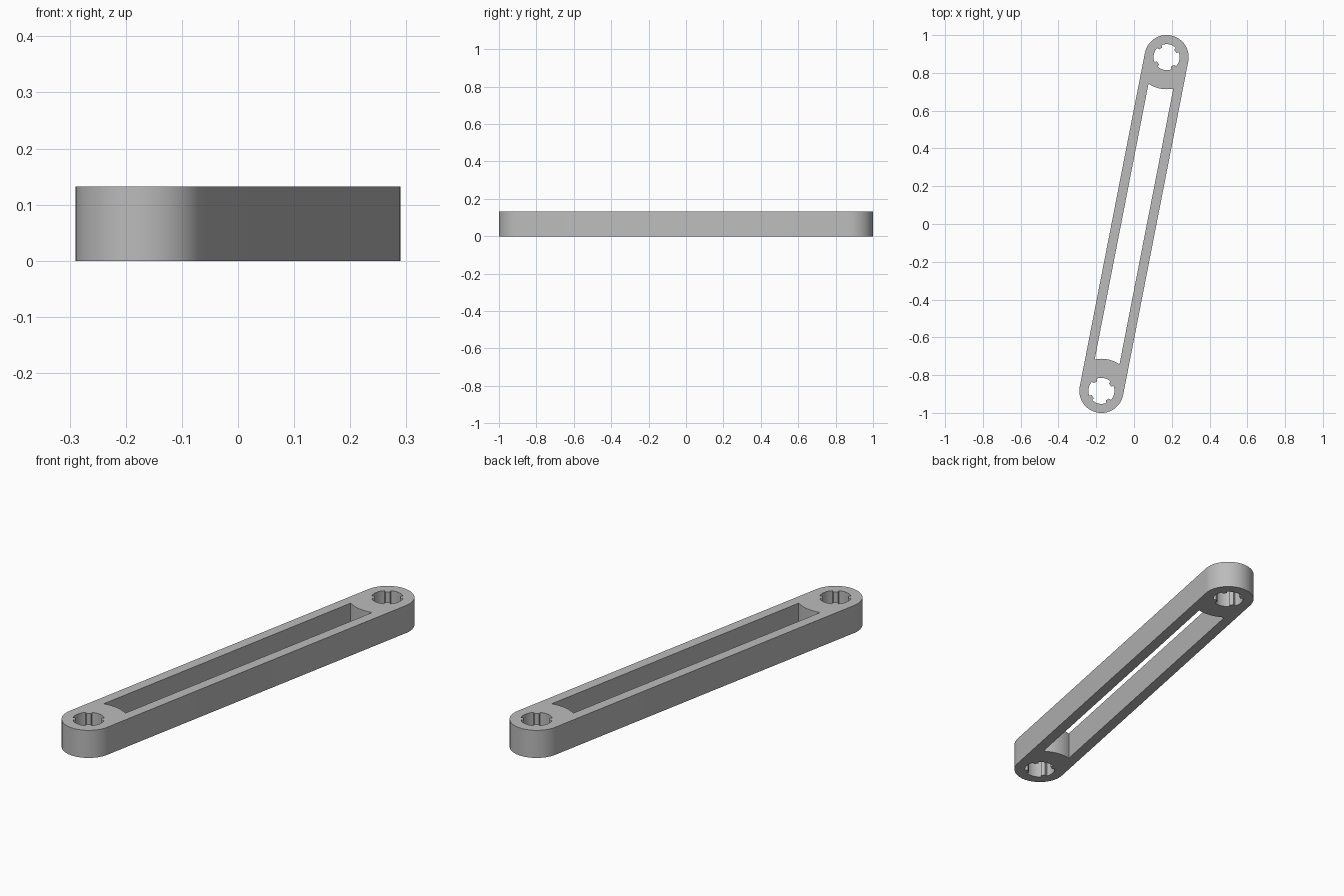
import bpy, bmesh
from math import sin, cos, asin, pi, radians, degrees
from mathutils import Matrix, Vector

cube = bpy.data.objects.get("Cube")
if cube:
    bpy.data.objects.remove(cube, do_unlink=True)

REACH = 0.9             # centre to pivot
END_R = 0.117           # rounded end radius
HEIGHT = 0.132
SLOT_HALF = 0.067       # half the slot width
BOSS_R = 0.17           # curved slot end, around the pivot
HOLE_R, TOOTH_R = 0.069, 0.056
TILT = radians(-11.05)


def arc(cy, r, start, end, steps):
    """Points of an arc around (0, cy), angles in degrees."""
    angles = [radians(start + (end - start) * i / steps) for i in range(steps + 1)]
    return [(r * cos(a), cy + r * sin(a)) for a in angles]


def toothed_hole(cy):
    """Round hole with four small inward teeth on the diagonals."""
    pts = []
    for quarter in range(4):
        mid = quarter * 90
        pts += arc(cy, HOLE_R, mid - 33, mid + 33, 10)
        pts += arc(cy, TOOTH_R, mid + 35, mid + 55, 3)
    return pts


# Flat outlines: outer link, central slot, two pivot holes
outer = arc(REACH, END_R, 0, 180, 40) + arc(-REACH, END_R, 180, 360, 40)
spread = degrees(asin(SLOT_HALF / BOSS_R))
slot = (arc(REACH, BOSS_R, 270 - spread, 270 + spread, 12)
        + arc(-REACH, BOSS_R, 90 - spread, 90 + spread, 12))
loops = [outer, slot, toothed_hole(REACH), toothed_hole(-REACH)]

bm = bmesh.new()
for loop in loops:
    verts = [bm.verts.new((x, y, 0)) for x, y in loop]
    for a, b in zip(verts, verts[1:] + verts[:1]):
        bm.edges.new((a, b))
bmesh.ops.triangle_fill(bm, use_beauty=True, use_dissolve=False,
                        edges=bm.edges[:], normal=Vector((0, 0, 1)))

# Raise the flat outline into a solid bar and turn it
raised = bmesh.ops.extrude_face_region(bm, geom=bm.faces[:], use_keep_orig=True)
top = [g for g in raised["geom"] if isinstance(g, bmesh.types.BMVert)]
bmesh.ops.translate(bm, verts=top, vec=(0, 0, HEIGHT))
bmesh.ops.rotate(bm, verts=bm.verts[:], matrix=Matrix.Rotation(TILT, 3, "Z"))
bmesh.ops.recalc_face_normals(bm, faces=bm.faces[:])

mesh = bpy.data.meshes.new("link_bar")
bm.to_mesh(mesh)
bm.free()
link = bpy.data.objects.new("link_bar", mesh)
bpy.context.collection.objects.link(link)

# Plain grey finish
grey = bpy.data.materials.new("plain_grey")
grey.use_nodes = True
colour = (0.5, 0.5, 0.5, 1)
grey.diffuse_color = colour
grey.node_tree.nodes["Principled BSDF"].inputs["Base Color"].default_value = colour
mesh.materials.append(grey)

bpy.ops.object.select_all(action="DESELECT")
link.select_set(True)
bpy.context.view_layer.objects.active = link
bpy.ops.object.shade_smooth_by_angle(angle=radians(30))
